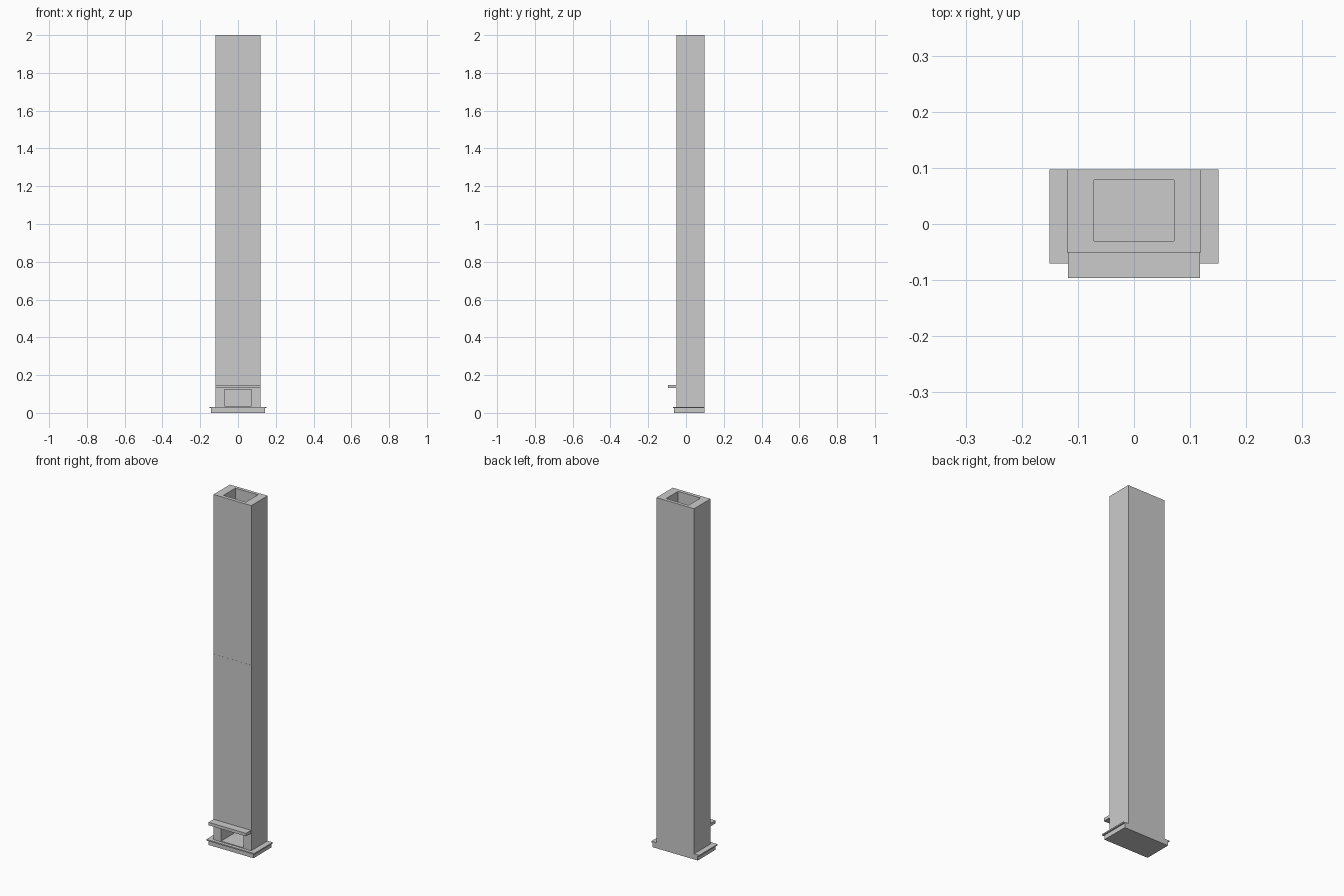
import bpy

if "Cube" in bpy.data.objects:
    bpy.data.objects.remove(bpy.data.objects["Cube"])


def box(name, x, y0, y1, z0, z1):
    """Box symmetric about x = 0 with half width x."""
    bpy.ops.mesh.primitive_cube_add(size=1, location=(0, (y0 + y1) / 2, (z0 + z1) / 2))
    ob = bpy.context.object
    ob.name = name
    ob.scale = (2 * x, y1 - y0, z1 - z0)
    bpy.ops.object.transform_apply(location=True, rotation=False, scale=True)
    return ob


def cut(ob, cutter):
    mod = ob.modifiers.new("cut", 'BOOLEAN')
    mod.operation = 'DIFFERENCE'
    mod.solver = 'EXACT'
    mod.object = cutter
    bpy.context.view_layer.objects.active = ob
    bpy.ops.object.modifier_apply(modifier=mod.name)


BACK, FRONT = 0.097, -0.051

# Two-step hearth
box("hearth_base", 0.142, -0.063, BACK, 0, 0.025)
box("hearth_slab", 0.151, -0.07, BACK, 0.025, 0.032)

# Tall hollow shaft and the thin chimney breast on its front
shaft = box("chimney_shaft", 0.119, FRONT + 0.0005, BACK, 0.032, 2.0)
breast = box("chimney_breast", 0.117, FRONT, -0.025, 0.032, 1.09)

# Flue and firebox opening
flue = box("flue_cutter", 0.071, -0.03, 0.078, 0.036, 2.1)
opening = box("opening_cutter", 0.071, -0.2, 0.02, 0.036, 0.124)
for part in (shaft, breast):
    cut(part, flue)
    cut(part, opening)
for cutter in (flue, opening):
    bpy.data.objects.remove(cutter, do_unlink=True)

# Mantel shelf
box("mantel_shelf", 0.118, -0.096, -0.03, 0.131, 0.148)
